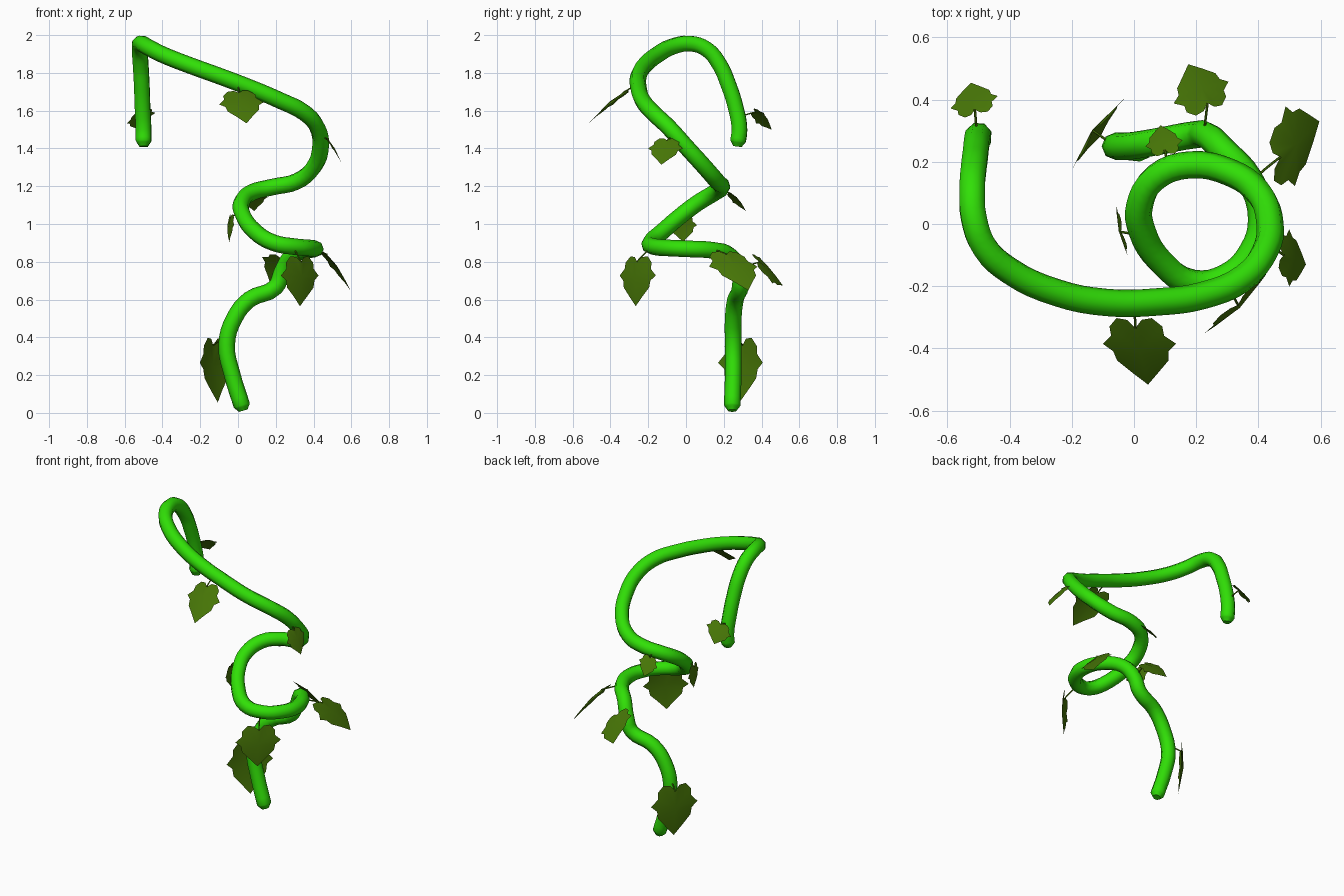
import bpy, math
from mathutils import Vector

if "Cube" in bpy.data.objects:
    bpy.data.objects.remove(bpy.data.objects["Cube"])


def material(name, rgb):
    m = bpy.data.materials.new(name)
    m.diffuse_color = (*rgb, 1)
    m.use_nodes = True
    m.node_tree.nodes["Principled BSDF"].inputs["Base Color"].default_value = m.diffuse_color
    return m


vine_green = material("vine_green", (0.03, 0.74, 0.002))
leaf_green = material("leaf_green", (0.062, 0.178, 0.002))


def tube(name, points, depth, sides_res, mat, steps=4, tips=1.0):
    """Round tube through points, with narrowed ends."""
    cu = bpy.data.curves.new(name, 'CURVE')
    cu.dimensions = '3D'
    cu.bevel_depth = depth
    cu.bevel_resolution = sides_res
    cu.resolution_u = steps
    cu.use_fill_caps = True
    sp = cu.splines.new('BEZIER')
    sp.bezier_points.add(len(points) - 1)
    for bp, co in zip(sp.bezier_points, points):
        bp.co = co
        bp.handle_left_type = bp.handle_right_type = 'AUTO'
    sp.bezier_points[0].radius = sp.bezier_points[-1].radius = tips
    ob = bpy.data.objects.new(name, cu)
    bpy.context.collection.objects.link(ob)
    bpy.ops.object.select_all(action='DESELECT')
    ob.select_set(True)
    bpy.context.view_layer.objects.active = ob
    bpy.ops.object.convert(target='MESH')
    ob = bpy.context.object
    ob.data.materials.clear()
    ob.data.materials.append(mat)
    bpy.ops.object.shade_smooth_by_angle(angle=math.radians(50))
    return ob


# Winding main vine, from the ground to the hanging end
path = [
    (.028, .245, .012), (.02, .245, .04), (-.03, .25, .2), (-.06, .25, .36),
    (-.02, .25, .5), (.06, .262, .6), (.198, .287, .665),
    (.235, .284, .75), (.285, .238, .83), (.37, .145, .86),
    (.41, .02, .868), (.38, -.09, .873), (.3, -.17, .88),
    (.19, -.19, .9), (.09, -.125, .96), (.025, -.02, 1.05),
    (.018, .06, 1.11), (.07, .15, 1.165), (.18, .19, 1.195),
    (.31, .165, 1.225), (.4, .1, 1.3), (.437, 0, 1.41),
    (.42, -.09, 1.51), (.35, -.175, 1.59), (.22, -.23, 1.655),
    (.08, -.25, 1.715), (-.09, -.252, 1.78), (-.25, -.22, 1.838),
    (-.4, -.15, 1.897), (-.48, -.075, 1.938), (-.515, .02, 1.955),
    (-.52, .11, 1.925), (-.515, .18, 1.84), (-.51, .22, 1.75),
    (-.505, .265, 1.61), (-.5, .283, 1.5), (-.5, .276, 1.44), (-.5, .272, 1.41),
]
tube("vine", path, 0.044, 2, vine_green, tips=0.55)

# Half outline of an ivy leaf: (along the rib, across)
HALF = [(0, 0), (-.11, .2), (-.12, .48), (.02, .72), (.16, .72), (.31, 1.0),
        (.42, .75), (.58, .7), (.78, .36), (1, 0)]


def leaf(name, stem, base, tip, width):
    """Arched lobed leaf on a thin stalk; width runs from rib to side lobe."""
    stem, base, tip, width = map(Vector, (stem, base, tip, width))
    rib = tip - base
    n = width.cross(rib).normalized()
    if n.dot(base - stem) < 0:
        n, width = -n, -width
    outline = HALF + [(u, -v) for u, v in HALF[-2:0:-1]]

    def place(u, v):
        bow = 0.06 - 0.2 * (u - .4) ** 2 - 0.08 * abs(v)
        return base + rib * u + width * v + n * bow * rib.length

    verts = [place(u, v) for u, v in outline] + [place(.35, 0)]
    k = len(outline)
    faces = [(k, i, (i + 1) % k) for i in range(k)]
    me = bpy.data.meshes.new(name)
    me.from_pydata(verts, [], faces)
    if me.polygons[0].normal.dot(n) < 0:
        me.flip_normals()
    me.materials.append(leaf_green)
    me.shade_smooth()
    ob = bpy.data.objects.new(name, me)
    bpy.context.collection.objects.link(ob)
    # Stalk from the vine to the leaf
    mid = stem.lerp(base, .5) + Vector((0, 0, .005))
    tube(name + "_stalk", [stem, mid, verts[0]], 0.004, 1, leaf_green, 2)


# name, stalk root, leaf base, leaf tip, half width
leaf("ground_leaf", (-.06, .25, .4), (-.125, .295, .36), (-.11, .285, .055), (.087, .118, 0))
leaf("bend_leaf", (.225, .29, .76), (.235, .385, .795), (.175, .515, .675), (.088, .035, -.07))
leaf("loop_side_leaf", (.38, .14, .865), (.465, .215, .835), (.598, .33, .65), (-.015, .128, .0))
leaf("loop_front_leaf", (.29, -.18, .88), (.33, -.255, .8), (.33, -.268, .565), (.1, .096, 0))
leaf("left_leaf", (.01, -.035, 1.05), (-.038, -.025, 1.035), (-.048, -.015, .905), (-.018, .08, 0))
leaf("back_leaf", (.11, .18, 1.185), (.1, .235, 1.155), (.085, .318, 1.07), (.06, .01, .015))
leaf("right_leaf", (.43, -.06, 1.47), (.478, -.1, 1.44), (.554, -.13, 1.315), (0, .092, 0))
leaf("front_leaf", (0, -.255, 1.74), (.005, -.33, 1.69), (.045, -.518, 1.535), (.118, 0, .006))
leaf("end_leaf", (-.505, .28, 1.56), (-.51, .365, 1.59), (-.525, .455, 1.5), (.076, .02, .028))
